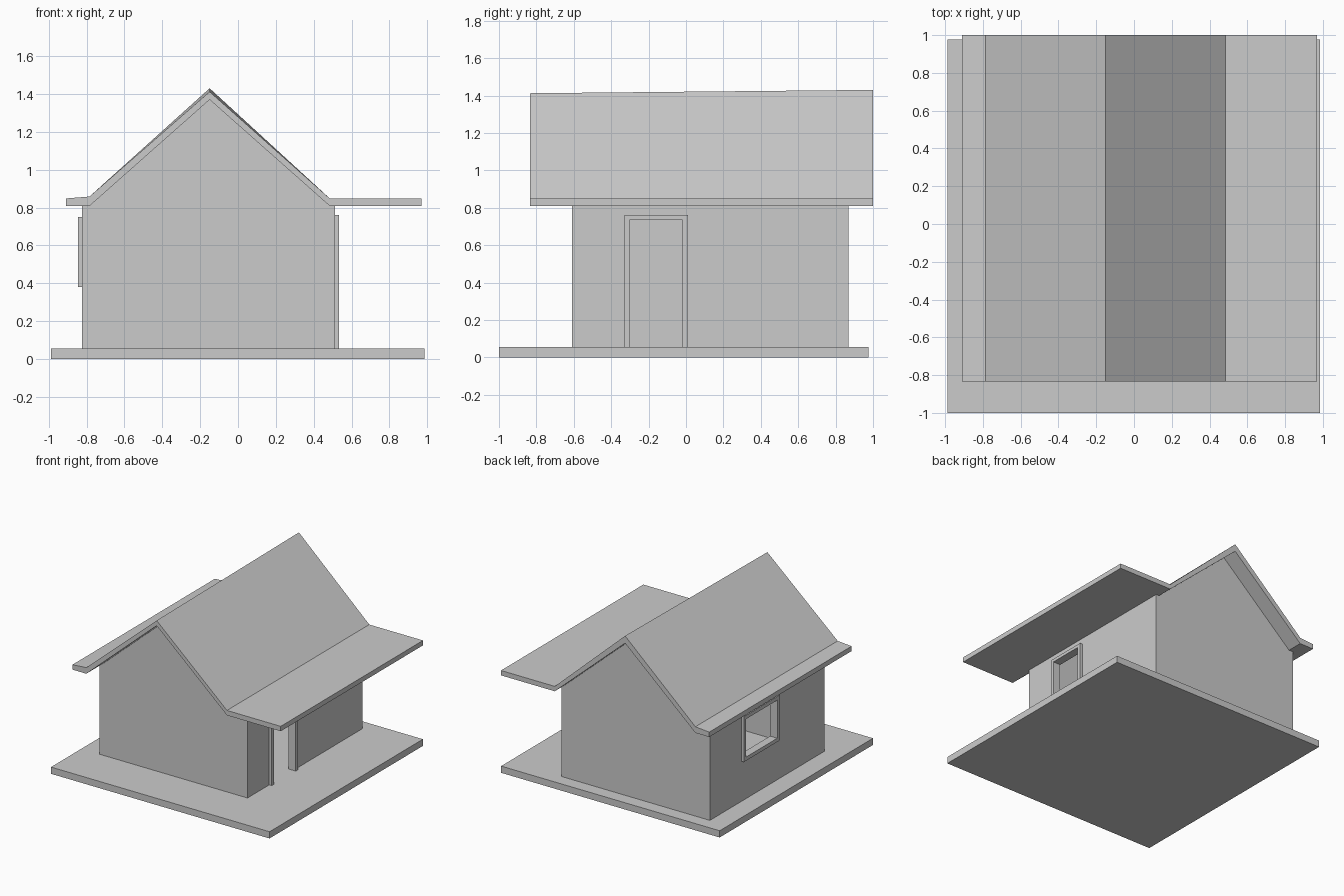
import bpy, bmesh

if "Cube" in bpy.data.objects:
    bpy.data.objects.remove(bpy.data.objects["Cube"])


def prism(name, profile, y0, y1, back_profile=None):
    """Extrude an (x, z) outline along y; the back outline may differ slightly."""
    back_profile = back_profile or profile
    bm = bmesh.new()
    a = [bm.verts.new((x, y0, z)) for x, z in profile]
    b = [bm.verts.new((x, y1, z)) for x, z in back_profile]
    n = len(a)
    bm.faces.new(a)
    bm.faces.new(b[::-1])
    for i in range(n):
        j = (i + 1) % n
        bm.faces.new((a[i], b[i], b[j], a[j]))
    bmesh.ops.recalc_face_normals(bm, faces=bm.faces)
    me = bpy.data.meshes.new(name)
    bm.to_mesh(me)
    bm.free()
    ob = bpy.data.objects.new(name, me)
    bpy.context.collection.objects.link(ob)
    return ob


def box(name, x0, x1, y0, y1, z0, z1):
    return prism(name, [(x0, z0), (x1, z0), (x1, z1), (x0, z1)], y0, y1)


def cut(target, cutter):
    mod = target.modifiers.new("cut", 'BOOLEAN')
    mod.operation = 'DIFFERENCE'
    mod.solver = 'EXACT'
    mod.object = cutter
    bpy.context.view_layer.objects.active = target
    bpy.ops.object.modifier_apply(modifier=mod.name)
    bpy.data.objects.remove(cutter)


# Base slab
base = box("base_slab", -0.988, 0.985, -1.0, 0.977, 0, 0.055)

# Hollow gabled walls, open to the roof
T = 0.045
walls = prism("walls", [(-0.825, 0.055), (0.513, 0.055), (0.513, 0.81), (0.485, 0.81),
                        (-0.15, 1.37), (-0.785, 0.81), (-0.825, 0.81)], -0.61, 0.87)
cut(walls, box("room_cutter", -0.825 + T, 0.513 - T, -0.61 + T, 0.87 - T, -0.1, 1.6))
cut(walls, box("door_cutter", 0.4, 0.6, -0.302, -0.02, -0.1, 0.735))
cut(walls, box("window_cutter", -0.9, -0.7, 0.03, 0.43, 0.41, 0.72))

# Roof: steep gable with flat eaves, ridge rising slightly to the back
under = [(0.97, 0.808), (0.485, 0.808), (-0.15, 1.37), (-0.785, 0.808), (-0.91, 0.808)]
front = under + [(-0.91, 0.848), (-0.785, 0.858), (-0.15, 1.412), (0.485, 0.848), (0.97, 0.848)]
back = under + [(-0.91, 0.848), (-0.785, 0.858), (-0.15, 1.43), (0.485, 0.848), (0.97, 0.848)]
roof = prism("roof", front, -0.835, 1.0, back)

# Door frame: two jambs and a lintel
for name, y0, y1 in (("door_jamb_front", -0.33, -0.302), ("door_jamb_back", -0.02, 0.01)):
    box(name, 0.49, 0.535, y0, y1, 0.055, 0.735)
box("door_lintel", 0.49, 0.535, -0.33, 0.01, 0.735, 0.76)

# Window frame: four bars
for name, y0, y1, z0, z1 in (("window_sill", 0.0, 0.46, 0.38, 0.41),
                             ("window_head", 0.0, 0.46, 0.72, 0.75),
                             ("window_side_front", 0.0, 0.03, 0.41, 0.72),
                             ("window_side_back", 0.43, 0.46, 0.41, 0.72)):
    box(name, -0.845, -0.80, y0, y1, z0, z1)
